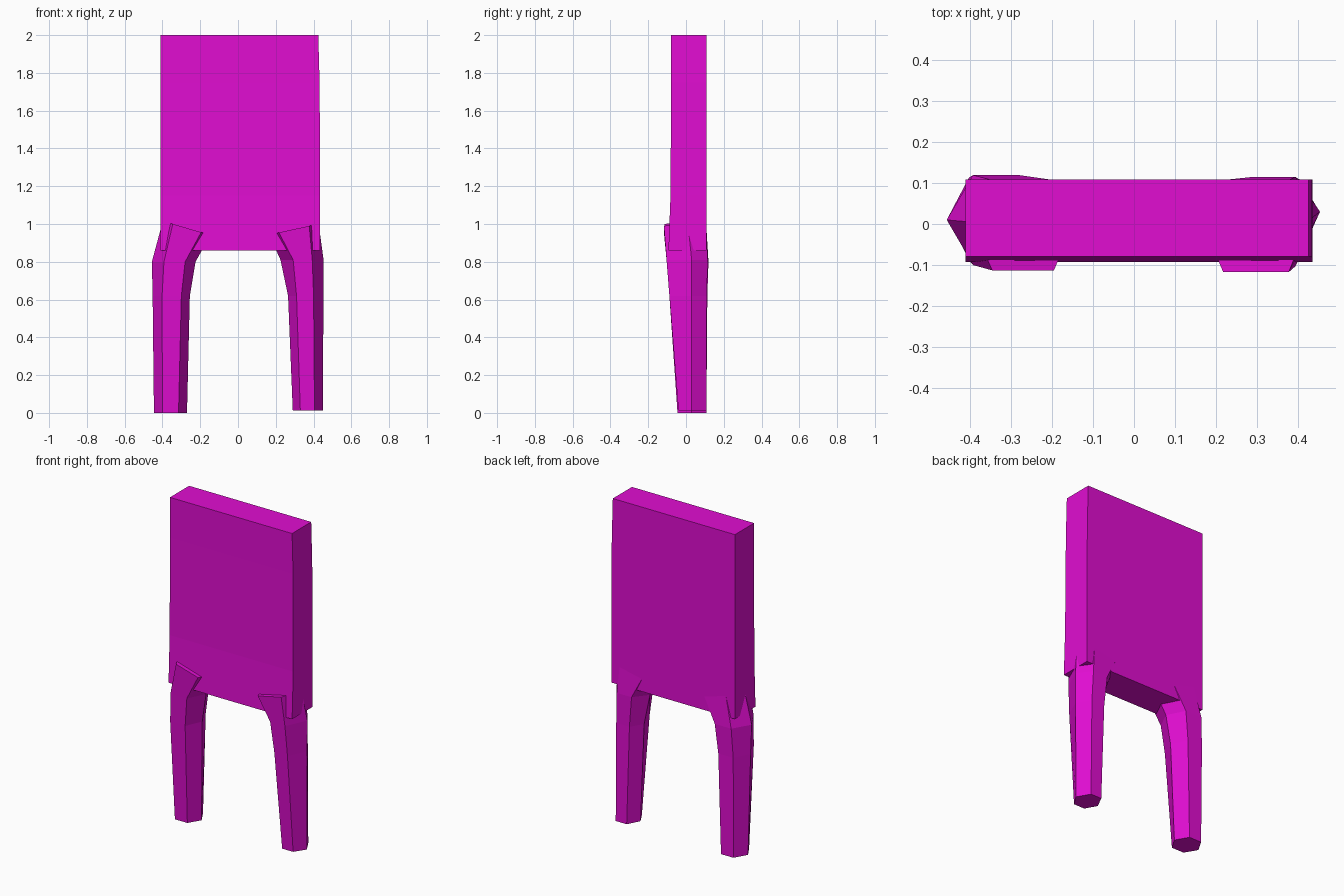
import bpy
import bmesh

cube = bpy.data.objects.get("Cube")
if cube:
    bpy.data.objects.remove(cube, do_unlink=True)

# Single flat colour
magenta = bpy.data.materials.new("magenta")
colour = (0.75, 0.004, 0.64, 1.0)
magenta.use_nodes = True
magenta.diffuse_color = colour
magenta.node_tree.nodes["Principled BSDF"].inputs["Base Color"].default_value = colour


def loft(name, rings):
    """Join equal-sized rings of points into a closed, flat-shaded solid."""
    bm = bmesh.new()
    loops = [[bm.verts.new(p) for p in ring] for ring in rings]
    n = len(loops[0])
    for low, high in zip(loops, loops[1:]):
        for i in range(n):
            j = (i + 1) % n
            bm.faces.new((low[i], low[j], high[j], high[i]))
    bm.faces.new(loops[0])
    bm.faces.new(loops[-1])
    bmesh.ops.recalc_face_normals(bm, faces=bm.faces)
    mesh = bpy.data.meshes.new(name)
    bm.to_mesh(mesh)
    bm.free()
    mesh.materials.append(magenta)
    obj = bpy.data.objects.new(name, mesh)
    bpy.context.collection.objects.link(obj)
    return obj


def slab_ring(z, right, left, front, back=0.108):
    return [(right, front, z), (left, front, z), (left, back, z), (right, back, z)]


def leg_ring(side, z, xs, ys, slope=0.0):
    """Six-sided section: xs run outer to inner, ys run front to back."""
    outer, face_out, face_in, inner = xs
    front, mid, back = ys
    outline = [(outer, mid), (face_out, front), (face_in, front),
               (inner, mid), (face_in, back), (face_out, back)]
    return [(side * x, y, z + slope * (x - face_out)) for x, y in outline]


# Upright slab, slightly thicker towards the bottom
loft("body_slab", [
    slab_ring(0.86, -0.41, 0.435, -0.093),
    slab_ring(1.15, -0.41, 0.435, -0.082),
    slab_ring(1.75, -0.41, 0.432, -0.079),
    slab_ring(2.0, -0.41, 0.425, -0.079),
])

# Six-sided legs, bending inwards at the top
legs = {
    "right_leg": (-1, [
        (0.0, (0.445, 0.40, 0.315, 0.27), (-0.045, 0.03, 0.108), 0),
        (0.62, (0.452, 0.402, 0.30, 0.255), (-0.088, 0.015, 0.113), 0),
        (0.80, (0.456, 0.392, 0.28, 0.225), (-0.10, 0.01, 0.119), 0),
        (1.0, (0.398, 0.345, 0.195, 0.145), (-0.113, 0.005, 0.107), 0.29),
    ]),
    "left_leg": (1, [
        (0.012, (0.45, 0.405, 0.33, 0.29), (-0.04, 0.03, 0.108), 0),
        (0.62, (0.452, 0.40, 0.31, 0.265), (-0.088, 0.03, 0.11), 0),
        (0.81, (0.453, 0.393, 0.292, 0.225), (-0.103, 0.03, 0.115), 0),
        (0.99, (0.427, 0.377, 0.217, 0.165), (-0.117, 0.01, 0.107), 0.22),
    ]),
}
for name, (side, rows) in legs.items():
    loft(name, [leg_ring(side, *row) for row in rows])
